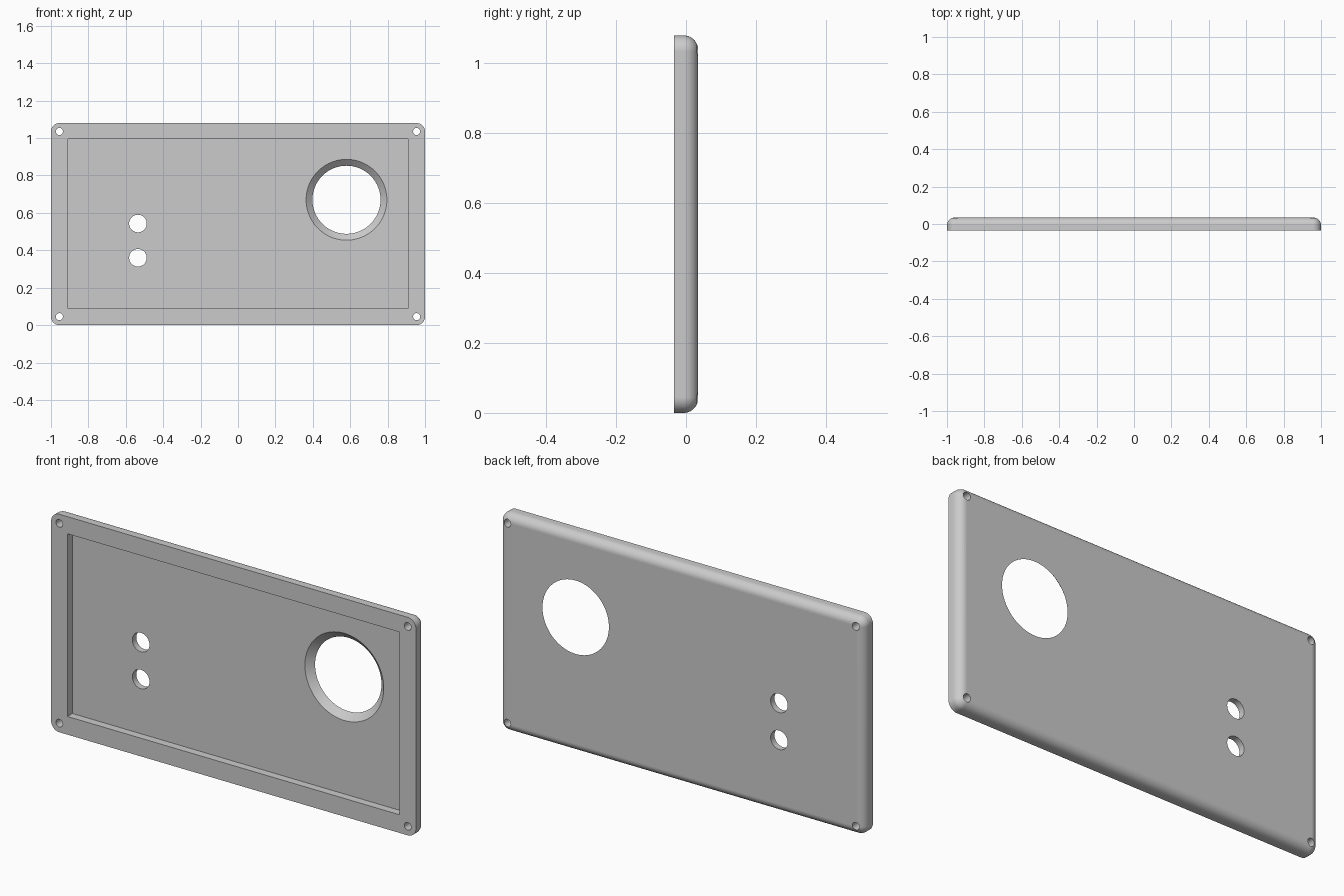
import bpy
import bmesh
from math import cos, sin, pi, radians

if "Cube" in bpy.data.objects:
    bpy.data.objects.remove(bpy.data.objects["Cube"], do_unlink=True)

HEIGHT = 1.08
FRONT, FLOOR, BACK = -0.035, 0.004, 0.035
CORNER, FILLET = 0.045, 0.042

grey = bpy.data.materials.new("neutral_grey")
grey.use_nodes = True
colour = (0.6, 0.6, 0.6, 1)
grey.diffuse_color = colour
grey.node_tree.nodes["Principled BSDF"].inputs["Base Color"].default_value = colour


def loft(name, rings):
    """Skin a stack of matching rings and cap both ends."""
    bm = bmesh.new()
    loops = [[bm.verts.new(p) for p in ring] for ring in rings]
    n = len(loops[0])
    for a, b in zip(loops, loops[1:]):
        for i in range(n):
            j = (i + 1) % n
            bm.faces.new((a[i], a[j], b[j], b[i]))
    bm.faces.new(loops[0])
    bm.faces.new(loops[-1])
    bmesh.ops.recalc_face_normals(bm, faces=bm.faces)
    mesh = bpy.data.meshes.new(name)
    bm.to_mesh(mesh)
    bm.free()
    mesh.materials.append(grey)
    obj = bpy.data.objects.new(name, mesh)
    bpy.context.collection.objects.link(obj)
    return obj


def rounded_outline(inset, y, steps=10):
    """Plate outline shrunk by inset, keeping the corner centres."""
    r = CORNER - inset
    cx, cz = 1 - CORNER, HEIGHT / 2 - CORNER
    ring = []
    for k, (sx, sz) in enumerate([(1, 1), (-1, 1), (-1, -1), (1, -1)]):
        for s in range(steps + 1):
            a = (k + s / steps) * pi / 2
            ring.append((sx * cx + r * cos(a), y, HEIGHT / 2 + sz * cz + r * sin(a)))
    return ring


def circle(x, z, r, y, sides):
    return [(x + r * cos(2 * pi * i / sides), y, z + r * sin(2 * pi * i / sides))
            for i in range(sides)]


def cut(target, cutter):
    mod = target.modifiers.new("cut", "BOOLEAN")
    mod.operation = "DIFFERENCE"
    mod.solver = "EXACT"
    mod.object = cutter
    bpy.context.view_layer.objects.active = target
    bpy.ops.object.modifier_apply(modifier=mod.name)
    bpy.data.objects.remove(cutter, do_unlink=True)


def cut_hole(target, x, z, r_front, r_back, sides):
    """Straight or tapered hole; radii are given at the recess floor and back."""
    slope = (r_back - r_front) / (BACK - FLOOR)
    ends = (-0.1, 0.1) if slope == 0 else (FLOOR - 0.02, BACK + 0.02)
    rings = [circle(x, z, r_front + slope * (y - FLOOR), y, sides) for y in ends]
    cut(target, loft("hole_cutter", rings))


# Plate body with the back rim rounded over
rings = [rounded_outline(0, FRONT)]
for i in range(11):
    a = i / 10 * pi / 2
    rings.append(rounded_outline(FILLET * (1 - cos(a)), BACK - FILLET * (1 - sin(a))))
panel = loft("panel", rings)

# Shallow rectangular recess in the front
cut(panel, loft("recess_cutter", [
    [(-0.91, y, 0.09), (0.91, y, 0.09), (0.91, y, 0.995), (-0.91, y, 0.995)]
    for y in (-0.1, FLOOR)]))

# Large tapered opening and two small round holes
cut_hole(panel, 0.58, 0.67, 0.216, 0.182, 96)
for z in (0.36, 0.543):
    cut_hole(panel, -0.535, z, 0.047, 0.047, 48)

# Screw holes in the corners
for x in (-0.955, 0.955):
    for z in (0.045, HEIGHT - 0.045):
        cut_hole(panel, x, z, 0.019, 0.019, 32)

# Smooth rounded walls, flat faces kept true
bpy.ops.object.select_all(action="DESELECT")
panel.select_set(True)
bpy.context.view_layer.objects.active = panel
bpy.ops.object.shade_smooth_by_angle(angle=radians(30))
weighted = panel.modifiers.new("weighted_normals", "WEIGHTED_NORMAL")
weighted.keep_sharp = True
